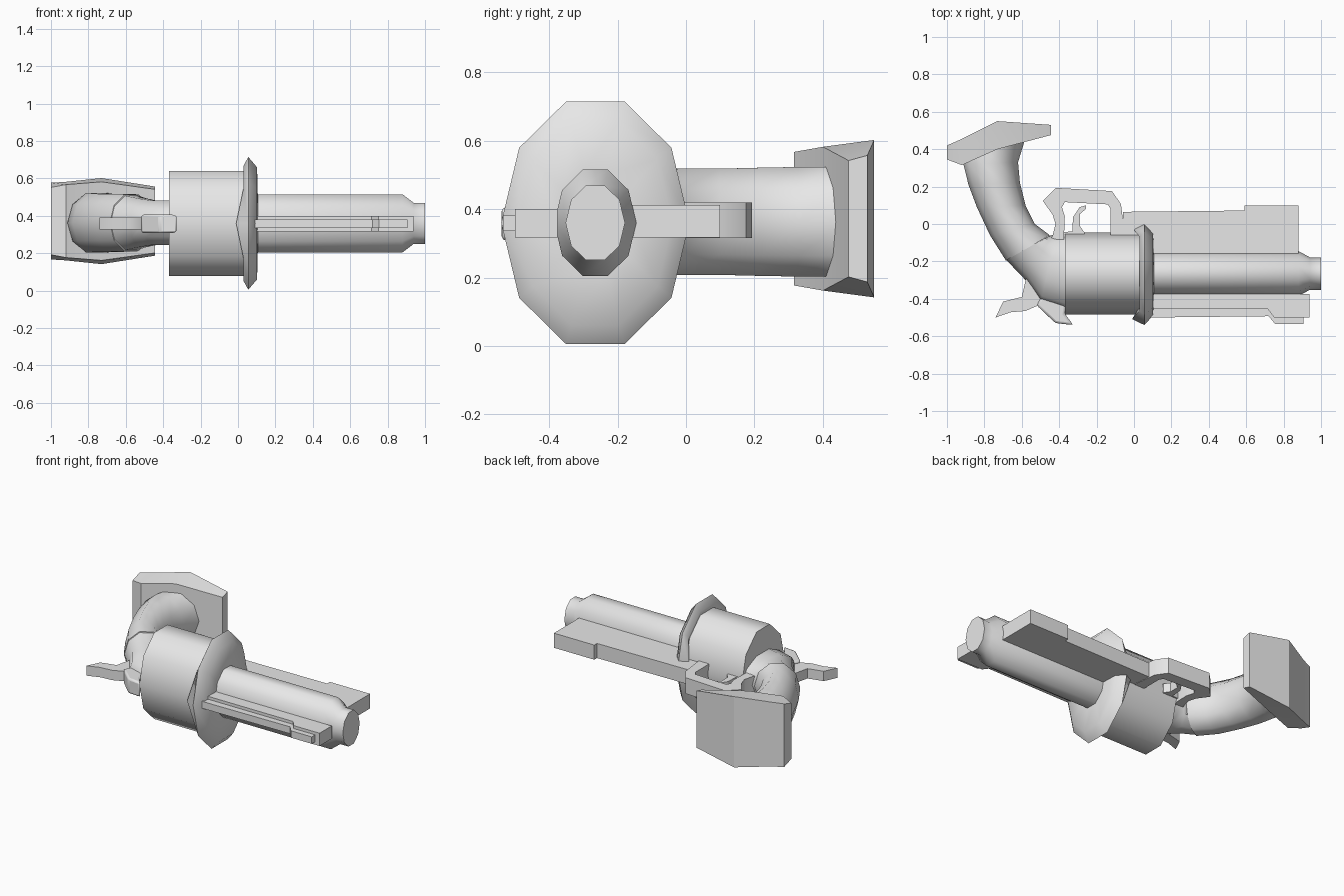
import bpy, bmesh, math

cube = bpy.data.objects.get("Cube")
if cube:
    bpy.data.objects.remove(cube, do_unlink=True)

grey = bpy.data.materials.new("light_grey")
grey.use_nodes = True
GREY = (0.8, 0.8, 0.8, 1)
grey.diffuse_color = GREY
grey.node_tree.nodes["Principled BSDF"].inputs["Base Color"].default_value = GREY

AY, AZ = -0.265, 0.36          # barrel axis
SIDES = 10


def finish(name, bm, angle=50):
    bmesh.ops.recalc_face_normals(bm, faces=bm.faces[:])
    mesh = bpy.data.meshes.new(name)
    bm.to_mesh(mesh)
    bm.free()
    mesh.materials.append(grey)
    obj = bpy.data.objects.new(name, mesh)
    bpy.context.collection.objects.link(obj)
    bpy.ops.object.select_all(action="DESELECT")
    obj.select_set(True)
    bpy.context.view_layer.objects.active = obj
    bpy.ops.object.shade_smooth_by_angle(angle=math.radians(angle))
    return obj


def loft(name, rings, angle=50):
    """Skin closed rings of equal length and cap both ends."""
    bm = bmesh.new()
    loops = [[bm.verts.new(p) for p in ring] for ring in rings]
    n = len(loops[0])
    for a, b in zip(loops, loops[1:]):
        for i in range(n):
            j = (i + 1) % n
            bm.faces.new((a[i], a[j], b[j], b[i]))
    bm.faces.new(loops[0])
    bm.faces.new(loops[-1])
    return finish(name, bm, angle)


def oval(x, ry, rz, side_x=None):
    """Ten-sided oval around the barrel axis; side_x shifts the two side points."""
    ring = []
    for i in range(SIDES):
        a = math.tau * i / SIDES
        px = side_x if side_x is not None and i % 5 == 0 else x
        ring.append((px, AY + ry * math.cos(a), AZ + rz * math.sin(a)))
    return ring


def grip_ring(left, right, half_z):
    """Ten-sided ring spanning two outline points, rounded in z."""
    ring = []
    for i in range(SIDES):
        a = math.tau * i / SIDES
        t = 0.5 + 0.5 * math.cos(a)
        ring.append((left[0] + (right[0] - left[0]) * t,
                     left[1] + (right[1] - left[1]) * t,
                     AZ + 0.003 + half_z * math.sin(a) / 0.951))
    return ring


def plate(name, outline, z0, z1):
    """Flat outline in plan, extruded between two heights."""
    bm = bmesh.new()
    face = bm.faces.new([bm.verts.new((x, y, z0)) for x, y in outline])
    new = bmesh.ops.extrude_face_region(bm, geom=[face])["geom"]
    top = [v for v in new if isinstance(v, bmesh.types.BMVert)]
    bmesh.ops.translate(bm, verts=top, vec=(0, 0, z1 - z0))
    return finish(name, bm, 30)


# Barrel with stepped muzzle
loft("barrel", [oval(0.05, 0.12, 0.163), oval(0.88, 0.12, 0.163),
                oval(0.94, 0.087, 0.115), oval(1.0, 0.087, 0.115)])

# Drum
loft("drum", [oval(-0.37, 0.22, 0.295), oval(0.07, 0.22, 0.295)])

# Flared collar, its side points swept back
loft("collar", [oval(0.04, 0.2, 0.27), oval(0.03, 0.243, 0.325, -0.01),
                oval(0.055, 0.275, 0.373), oval(0.102, 0.225, 0.315),
                oval(0.106, 0.11, 0.15)])

# Frame behind the drum
loft("frame", [grip_ring((-0.35, -0.47), (-0.35, -0.055), 0.12),
               grip_ring((-0.50, -0.42), (-0.41, -0.055), 0.12),
               grip_ring((-0.58, -0.30), (-0.44, -0.06), 0.13),
               grip_ring((-0.685, -0.19), (-0.455, -0.065), 0.145)])

# Curved handle
loft("handle", [grip_ring((-0.685, -0.195), (-0.45, -0.06), 0.152),
                grip_ring((-0.77, -0.06), (-0.53, 0.0), 0.155),
                grip_ring((-0.84, 0.09), (-0.58, 0.10), 0.155),
                grip_ring((-0.885, 0.21), (-0.61, 0.22), 0.158),
                grip_ring((-0.912, 0.32), (-0.62, 0.33), 0.16),
                grip_ring((-0.90, 0.36), (-0.58, 0.46), 0.16)])

# Butt cap: columns of (x, inner y, outer y, inner half height, outer half height)
columns = [(-1.0, 0.345, 0.42, 0.18, 0.205),
           (-0.92, 0.315, 0.455, 0.195, 0.21),
           (-0.73, 0.40, 0.55, 0.21, 0.23),
           (-0.445, 0.475, 0.53, 0.17, 0.185)]
loft("butt_cap", [[(x, yi, 0.372 - hi), (x, yo, 0.372 - ho),
                   (x, yo, 0.372 + ho), (x, yi, 0.372 + hi)]
                  for x, yi, yo, hi, ho in columns], 25)

# Lug under the barrel
plate("under_lug", [(-0.06, -0.16), (0.88, -0.16), (0.88, 0.1),
                    (0.59, 0.1), (0.59, 0.072), (-0.06, 0.065)], 0.317, 0.412)

# Trigger guard, open toward the drum
plate("trigger_guard", [(-0.45, -0.09), (-0.435, -0.06), (-0.42, 0.0), (-0.435, 0.05),
                        (-0.487, 0.123), (-0.417, 0.193), (-0.118, 0.176),
                        (-0.07, 0.107), (-0.045, -0.09), (-0.125, -0.09),
                        (-0.125, 0.08), (-0.14, 0.105), (-0.37, 0.117),
                        (-0.385, 0.09), (-0.37, 0.04), (-0.375, -0.09)], 0.315, 0.42)

# Trigger
plate("trigger", [(-0.375, -0.09), (-0.375, -0.043), (-0.33, -0.04), (-0.326, 0.037),
                  (-0.29, 0.09), (-0.257, 0.1), (-0.257, 0.08), (-0.29, 0.053),
                  (-0.29, -0.01), (-0.265, -0.045), (-0.265, -0.09)], 0.335, 0.395)

# Sight rail with a narrow raised ridge
plate("sight_rail", [(0.09, -0.3), (0.09, -0.455), (0.715, -0.455), (0.75, -0.5),
                     (0.937, -0.5), (0.937, -0.375), (0.86, -0.375), (0.86, -0.3)],
      0.317, 0.4)
plate("sight_ridge", [(0.09, -0.43), (0.09, -0.5), (0.72, -0.493), (0.755, -0.535),
                      (0.905, -0.535), (0.905, -0.47), (0.75, -0.47), (0.715, -0.43)],
      0.336, 0.381)

# Hammer
plate("hammer", [(-0.48, -0.28), (-0.575, -0.28), (-0.6, -0.39), (-0.7, -0.415),
                 (-0.74, -0.5), (-0.66, -0.472), (-0.58, -0.465), (-0.5, -0.43),
                 (-0.44, -0.36)], 0.326, 0.39)

# Rear sight block, softened along its edges
block = plate("rear_sight", [(-0.36, -0.38), (-0.49, -0.38), (-0.52, -0.435),
                             (-0.42, -0.53), (-0.325, -0.54), (-0.37, -0.48)],
              0.308, 0.406)
bev = block.modifiers.new("soft_edges", "BEVEL")
bev.width = 0.012
bev.segments = 2
